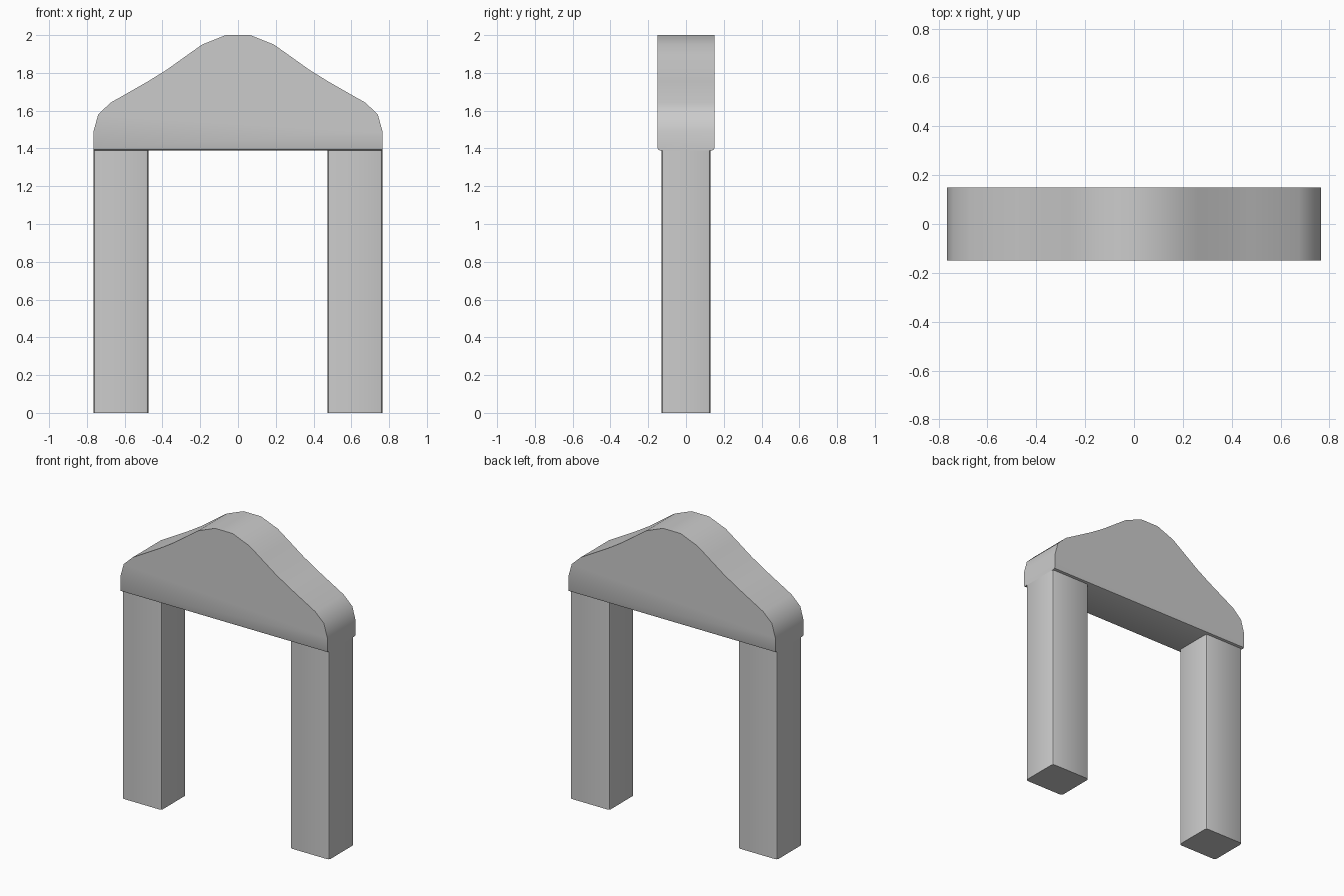
import bpy
import bmesh

if "Cube" in bpy.data.objects:
    bpy.data.objects.remove(bpy.data.objects["Cube"])


def finish(bm, name):
    bmesh.ops.recalc_face_normals(bm, faces=bm.faces)
    mesh = bpy.data.meshes.new(name)
    bm.to_mesh(mesh)
    bm.free()
    obj = bpy.data.objects.new(name, mesh)
    bpy.context.collection.objects.link(obj)
    bpy.ops.object.select_all(action='DESELECT')
    obj.select_set(True)
    bpy.context.view_layer.objects.active = obj
    bpy.ops.object.shade_smooth_by_angle(angle=0.7)
    return obj


# Gable: mirrored half profile extruded front to back
half = [(0.065, 2.0), (0.19, 1.95), (0.265, 1.897), (0.38, 1.815), (0.48, 1.753),
        (0.675, 1.642), (0.74, 1.58), (0.765, 1.49), (0.765, 1.39)]
profile = half + [(-x, z) for x, z in reversed(half)]
bm = bmesh.new()
face = bm.faces.new([bm.verts.new((x, -0.15, z)) for x, z in profile])
extruded = bmesh.ops.extrude_face_region(bm, geom=[face])['geom']
bmesh.ops.translate(bm, vec=(0, 0.3, 0),
                    verts=[g for g in extruded if isinstance(g, bmesh.types.BMVert)])
# Rounded lower front and back edges
lower = [e for e in bm.edges
         if all(v.co.z < 1.4 for v in e.verts) and e.calc_length() > 1]
bmesh.ops.bevel(bm, geom=lower, offset=0.012, segments=2, profile=0.5, affect='EDGES')
finish(bm, "gable")


# Posts: boxes with softened vertical edges
def post(name, x):
    bm = bmesh.new()
    bmesh.ops.create_cube(bm, size=1)
    bmesh.ops.scale(bm, vec=(0.29, 0.26, 1.39), verts=bm.verts)
    bmesh.ops.translate(bm, vec=(x, 0, 0.695), verts=bm.verts)
    upright = [e for e in bm.edges if abs(e.verts[0].co.z - e.verts[1].co.z) > 1]
    bmesh.ops.bevel(bm, geom=upright, offset=0.015, segments=2, profile=0.5, affect='EDGES')
    finish(bm, name)


post("left_post", -0.62)
post("right_post", 0.62)
